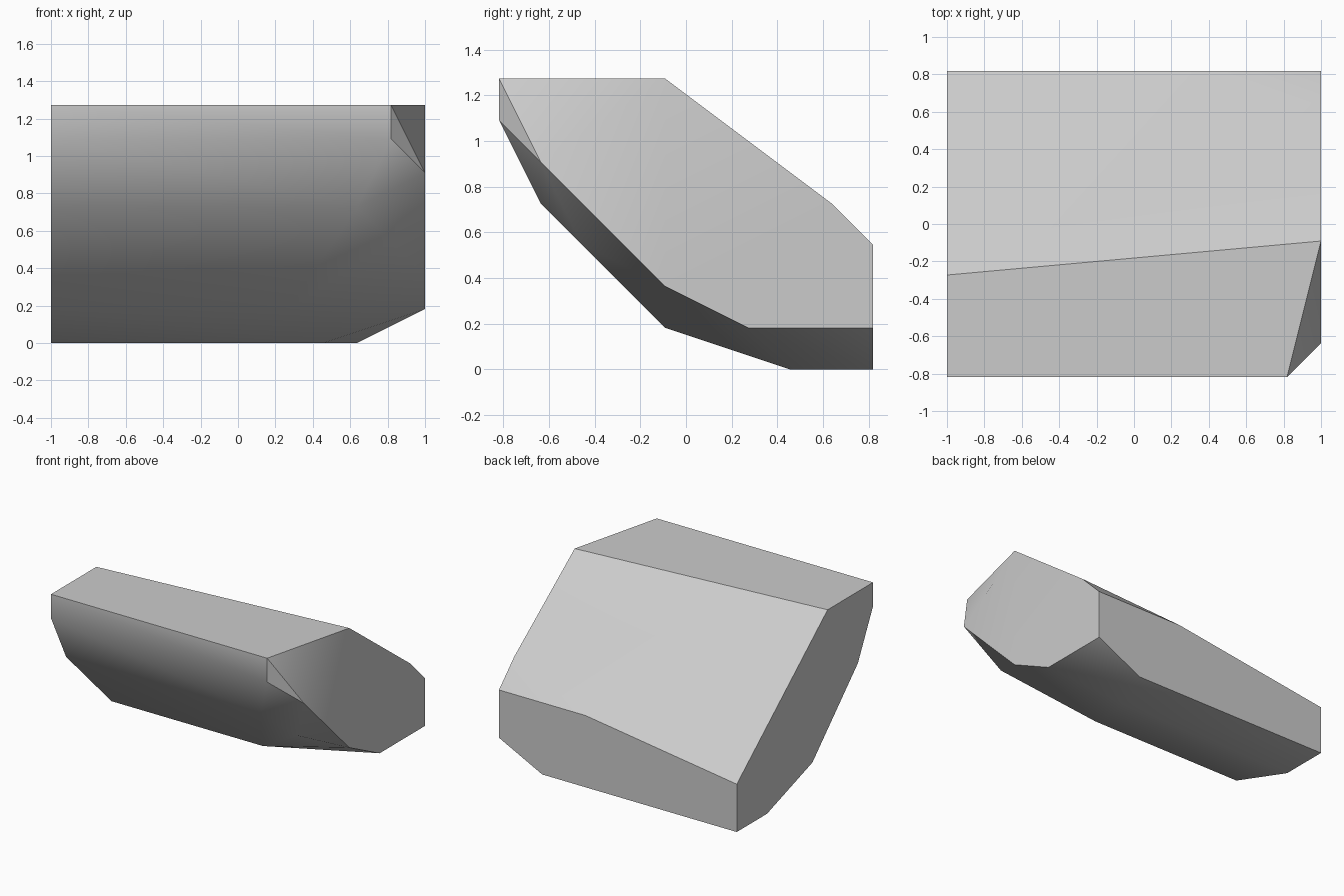
import bpy
import bmesh
from math import radians

cube = bpy.data.objects.get("Cube")
if cube:
    bpy.data.objects.remove(cube, do_unlink=True)

# One plain grey stone colour
stone = bpy.data.materials.new("stone_grey")
stone.use_nodes = True
grey = (0.6, 0.6, 0.6, 1)
stone.diffuse_color = grey
stone.node_tree.nodes["Principled BSDF"].inputs["Base Color"].default_value = grey

# Cross-section corners (y, z) at each step along x, in grid steps
STEP = 2 / 11
sections = {
    0: [(0, 7), (0, 6), (1, 4), (4, 1), (7, 0), (9, 0), (9, 2), (3, 7)],   # full flat end
    7: [(4, 1), (9, 3)],
    8: [(7, 0)],
    9: [(1, 4), (9, 0)],
    10: [(0, 7), (0, 6), (2, 3)],                                         # chamfer corners
    11: [(4, 7), (8, 4), (9, 3), (9, 1), (6, 1), (4, 2), (1, 5)],          # cut end
}

# Wrap the sections in a single convex block
bm = bmesh.new()
for x, corners in sections.items():
    for y, z in corners:
        bm.verts.new((x * STEP - 1, (y - 4.5) * STEP, z * STEP))
bmesh.ops.convex_hull(bm, input=bm.verts)
bmesh.ops.dissolve_limit(bm, angle_limit=radians(0.5), verts=bm.verts, edges=bm.edges)
bmesh.ops.recalc_face_normals(bm, faces=bm.faces)

mesh = bpy.data.meshes.new("stone_block")
bm.to_mesh(mesh)
bm.free()
mesh.materials.append(stone)
block = bpy.data.objects.new("stone_block", mesh)
bpy.context.collection.objects.link(block)

# Soften the shallow folds, keep the hard edges
bpy.context.view_layer.objects.active = block
block.select_set(True)
bpy.ops.object.shade_smooth_by_angle(angle=radians(30))
